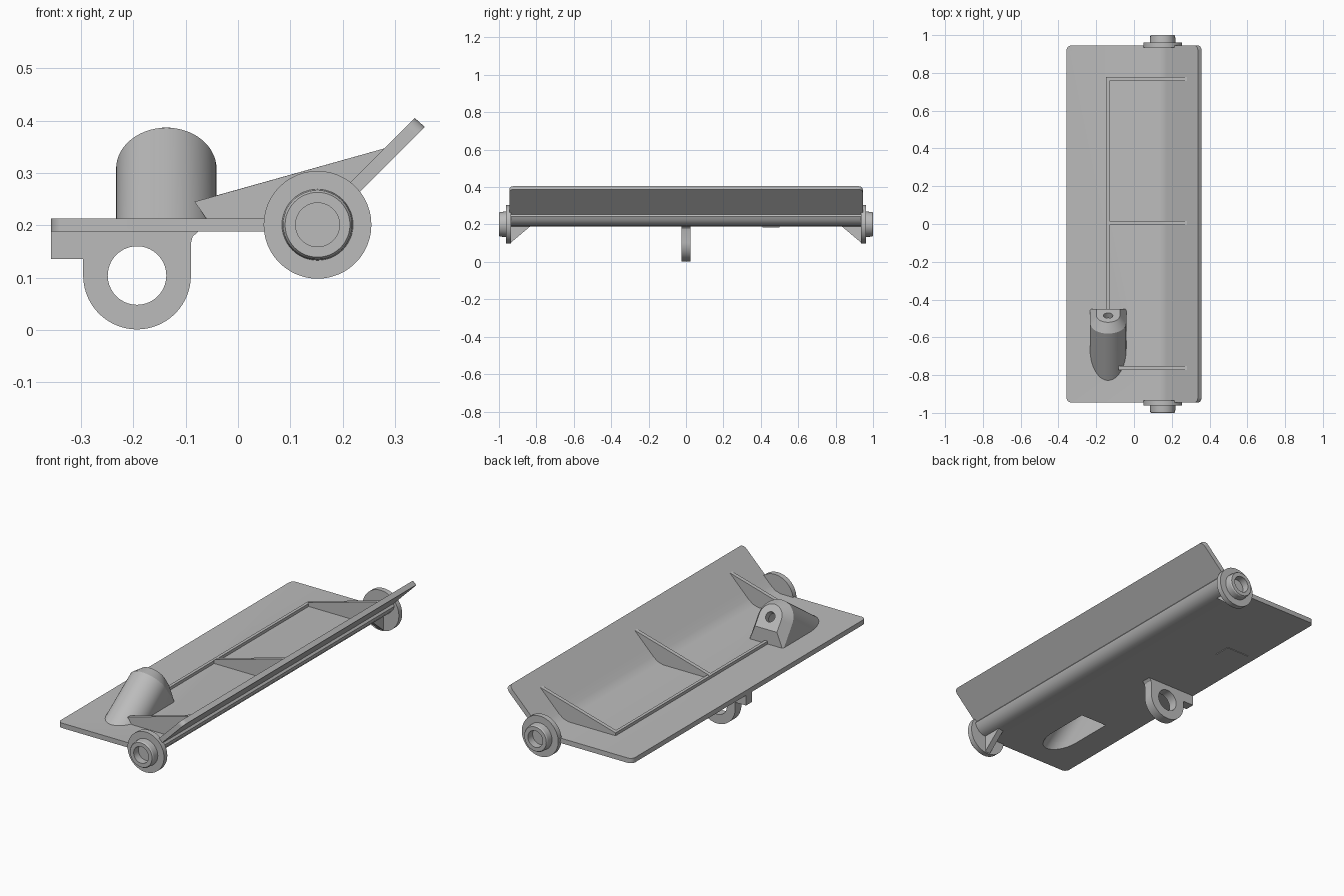
import bpy, bmesh, math
from mathutils import Vector, Matrix

cube = bpy.data.objects.get("Cube")
if cube:
    bpy.data.objects.remove(cube, do_unlink=True)

grey = bpy.data.materials.new("plain grey")
grey.use_nodes = True
grey.diffuse_color = (0.5, 0.5, 0.5, 1)
grey.node_tree.nodes["Principled BSDF"].inputs["Base Color"].default_value = (0.5, 0.5, 0.5, 1)


def finish(bm, name):
    """Turn a bmesh into a named object."""
    bmesh.ops.recalc_face_normals(bm, faces=bm.faces)
    mesh = bpy.data.meshes.new(name)
    bm.to_mesh(mesh)
    bm.free()
    mesh.materials.append(grey)
    ob = bpy.data.objects.new(name, mesh)
    bpy.context.collection.objects.link(ob)
    return ob


def activate(ob):
    bpy.ops.object.select_all(action="DESELECT")
    ob.select_set(True)
    bpy.context.view_layer.objects.active = ob


def loft(bm, sections):
    """Skin closed sections and cap both ends."""
    rings = [[bm.verts.new(p) for p in s] for s in sections]
    n = len(rings[0])
    for a, b in zip(rings, rings[1:]):
        for i in range(n):
            j = (i + 1) % n
            bm.faces.new((a[i], a[j], b[j], b[i]))
    bm.faces.new(rings[0])
    bm.faces.new(rings[-1])


def prism(name, outline, y0, y1, corner_ends=()):
    """Extrude an x-z outline along y; optionally round the corners at some points."""
    bm = bmesh.new()
    loft(bm, [[(x, y, z) for x, z in outline] for y in (y0, y1)])
    if corner_ends:
        edges = [e for e in bm.edges
                 if abs(e.verts[0].co.y - e.verts[1].co.y) < 1e-5
                 and all(any(math.hypot(v.co.x - p[0], v.co.z - p[1]) < 1e-4 for p in corner_ends)
                         for v in e.verts)]
        bmesh.ops.bevel(bm, geom=edges, offset=0.025, segments=5, profile=0.5, affect="EDGES")
    return finish(bm, name)


def lathe(name, profile, x, z, side):
    """Revolve (radius, y) points round a y axis."""
    bm = bmesh.new()
    verts = [bm.verts.new((r, y * side, 0)) for r, y in profile]
    edges = [bm.edges.new(pair) for pair in zip(verts, verts[1:])]
    bmesh.ops.spin(bm, geom=verts + edges, cent=(0, 0, 0), axis=(0, 1, 0),
                   angle=math.tau, steps=48, use_merge=True)
    bmesh.ops.remove_doubles(bm, verts=bm.verts, dist=1e-5)
    bmesh.ops.translate(bm, verts=bm.verts, vec=(x, 0, z))
    return finish(bm, name)


def rod(name, centre, direction, radius, length):
    bm = bmesh.new()
    turn = Vector(direction).to_track_quat("Z", "Y").to_matrix().to_4x4()
    bmesh.ops.create_cone(bm, cap_ends=True, segments=40, radius1=radius, radius2=radius,
                          depth=length, matrix=Matrix.Translation(centre) @ turn)
    return finish(bm, name)


def cut(target, cutter):
    mod = target.modifiers.new("cut", "BOOLEAN")
    mod.operation = "DIFFERENCE"
    mod.solver = "EXACT"
    mod.object = cutter
    activate(target)
    bpy.ops.object.modifier_apply(modifier=mod.name)


# Main plate: flat panel bending up into a slanted flap
flat_end = [(-0.357, 0.188), (-0.357, 0.213)]
flap_end = [(0.338, 0.405), (0.357, 0.388)]
outline = flat_end + [(0.12, 0.213), (0.15, 0.222), (0.175, 0.242), (0.205, 0.272)] + flap_end + [
    (0.222, 0.253), (0.23, 0.243), (0.222, 0.222), (0.205, 0.203), (0.182, 0.192), (0.15, 0.188)]
plate = prism("bent_plate", outline, -0.945, 0.945, flat_end + flap_end)

# Slanted arched housing, lofted along its tilted axis
TILT = math.radians(35)
axis = Vector((0, math.cos(TILT), math.sin(TILT)))
up = Vector((0, -math.sin(TILT), math.cos(TILT)))
collar = Vector((-0.137, -0.525, 0.308))


def arch(t, r):
    pts = [(r * math.cos(a), r * math.sin(a)) for a in (math.pi * i / 28 for i in range(29))]
    pts += [(-r, -0.35), (r, -0.35)]
    return [collar + axis * t + up * v + Vector((u, 0, 0)) for u, v in pts]


def arched_body(name, stations, floor, back):
    bm = bmesh.new()
    loft(bm, [arch(t, r) for t, r in stations])
    for co, no in (((0, 0, floor), (0, 0, -1)), ((0, back, 0), (0, 1, 0))):
        res = bmesh.ops.bisect_plane(bm, geom=bm.verts[:] + bm.edges[:] + bm.faces[:],
                                     plane_co=co, plane_no=no, clear_outer=True)
        rim = [g for g in res["geom_cut"] if isinstance(g, bmesh.types.BMEdge)]
        bmesh.ops.edgeloop_fill(bm, edges=rim)
    return finish(bm, name)


housing = arched_body("slanted_housing", [(-0.5, 0.096), (0, 0.096), (0.049, 0.062)], 0.2, -0.45)
cavity = arched_body("cavity_cutter", [(-0.5, 0.076), (0.015, 0.076)], 0.15, -0.47)
bore = rod("bore_cutter", collar + axis * 0.04, axis, 0.025, 0.1)
cut(plate, cavity)
cut(housing, cavity)
cut(housing, bore)

# Stiffening ribs between the plate and the flap
rib_tail = [(0.28, 0.347), (0.15, 0.205)]
for label, y in (("rear", 0.768), ("middle", 0.005)):
    prism(label + "_rib", [(-0.145, 0.205), (-0.145, 0.228)] + rib_tail, y - 0.01, y + 0.01)
prism("front_rib", [(-0.055, 0.205), (-0.083, 0.245)] + rib_tail, -0.773, -0.753)
prism("long_rib", [(-0.147, 0.205), (-0.147, 0.228), (-0.131, 0.228), (-0.131, 0.205)], -0.46, 0.778)

# Hanging lug with an eye, flared into the plate, and a small stop beside it
LX, LZ, LR = -0.193, 0.104, 0.103
flare = [(LR, 0.165), (LR + 0.003, 0.178), (LR + 0.016, 0.19)]
lug_outline = [(LX + w, z) for w, z in reversed(flare)]
lug_outline += [(LX + LR * math.cos(a), LZ - LR * math.sin(a))
                for a in (math.pi * i / 28 for i in range(29))]
lug_outline += [(LX - w, z) for w, z in flare]
lug = prism("hanging_lug", lug_outline, -0.025, 0.025)
eye = rod("eye_cutter", (LX, 0, LZ), (0, 1, 0), 0.056, 0.2)
cut(lug, eye)
prism("stop_block", [(-0.357, 0.136), (-0.29, 0.136), (-0.29, 0.19), (-0.357, 0.19)], -0.025, 0.025)

# Shallow pad under the plate
prism("under_pad", [(-0.31, 0.185), (-0.18, 0.185), (-0.18, 0.19), (-0.31, 0.19)], 0.41, 0.5)

# Pivot hubs with gussets at both ends
hub_profile = [(0, 0.935), (0.103, 0.935), (0.103, 0.962), (0.068, 0.962), (0.066, 0.994),
               (0.062, 1), (0.042, 1), (0.042, 0.962), (0, 0.962)]
for side, label in ((-1, "front"), (1, "rear")):
    lathe(label + "_hub", hub_profile, 0.152, 0.201, side)
    bm = bmesh.new()
    loft(bm, [[(x, y * side, z) for y, z in ((0.94, 0.1), (0.83, 0.192), (0.94, 0.192))]
              for x in (0.137, 0.167)])
    finish(bm, label + "_gusset")

for helper in (cavity, bore, eye):
    bpy.data.objects.remove(helper, do_unlink=True)

# Smooth curves while keeping hard edges
bpy.ops.object.select_all(action="DESELECT")
for ob in bpy.context.collection.objects:
    if ob.type == "MESH":
        ob.select_set(True)
        bpy.context.view_layer.objects.active = ob
bpy.ops.object.shade_smooth_by_angle(angle=math.radians(30))
